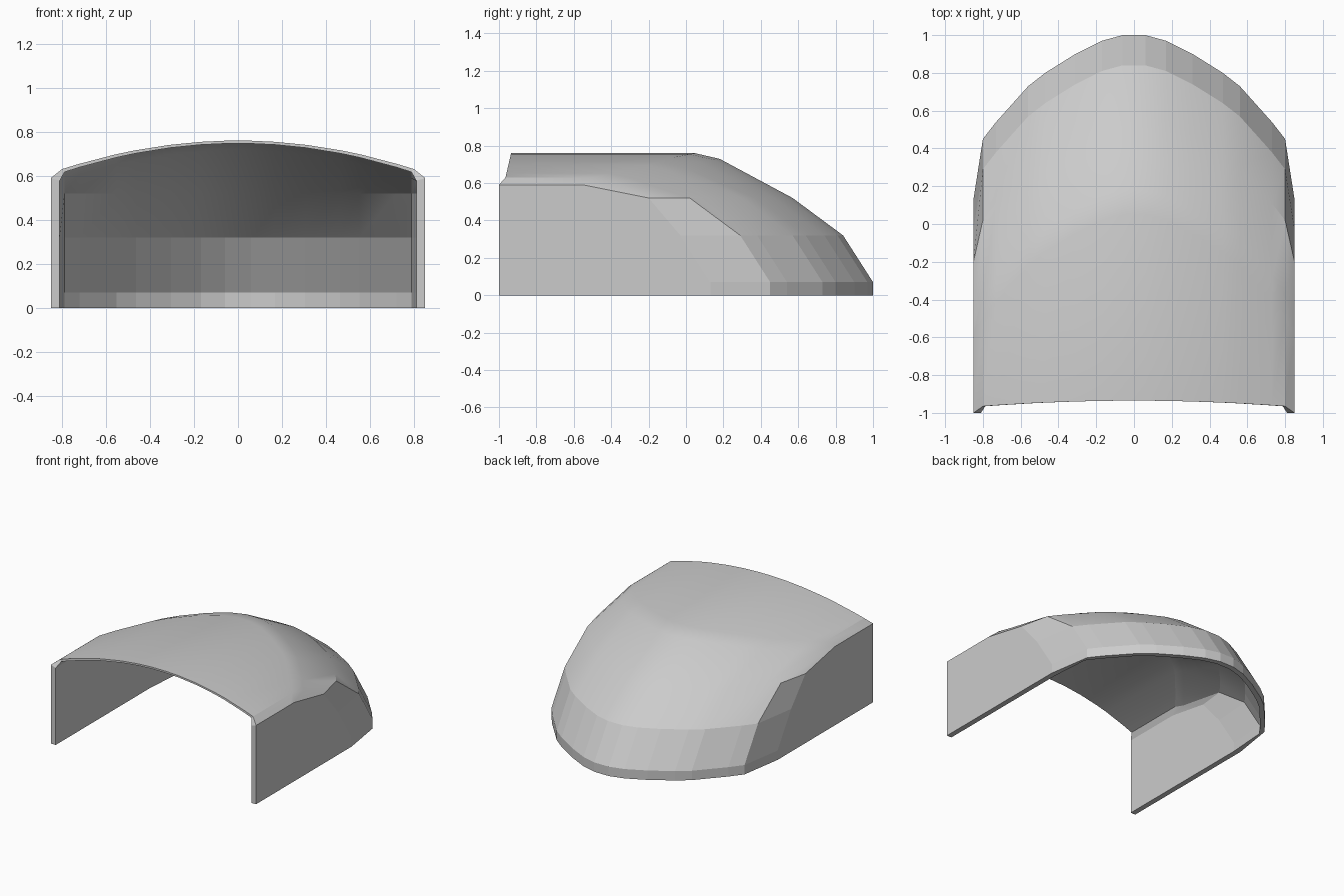
import bpy, bmesh

if "Cube" in bpy.data.objects:
    bpy.data.objects.remove(bpy.data.objects["Cube"])

# Half plan outline (x, y of the rear rim) and side profile (y, z) on the centreline
half_plan = [(0.06, 1.0), (0.17, 0.97), (0.31, 0.90), (0.47, 0.80),
             (0.56, 0.73), (0.73, 0.54), (0.80, 0.45), (0.85, 0.13)]
profile = [(0.05, 0.76), (0.18, 0.73), (0.57, 0.52), (0.84, 0.32), (1.0, 0.07), (1.0, 0.0)]
# Outermost column, where the roof meets the flat side wall
side_edge = [(-1.0, 0.59), (-0.55, 0.59), (-0.20, 0.52), (-0.03, 0.32), (0.13, 0.07), (0.13, 0.0)]
plan = [(-x, y) for x, y in reversed(half_plan)] + half_plan
COLS, ROWS = len(plan), len(profile) + 1


def column(x, rim):
    """Points of one front-to-rear strip of the outer shell."""
    if abs(x) > 0.84:
        pts = [side_edge[0], (-0.75, 0.59)] + side_edge[1:]
        return [(x, y, z) for y, z in pts]
    k = (x / 0.8) ** 2
    pts = [(x, -0.935 - 0.03 * k, 0.76 - 0.13 * k)]
    for y, z in profile:
        drop = 0.13 * k if z > 0.6 else 0
        pts.append((x, y + rim - 1.0, z - drop))
    return pts


def inset(p, row):
    """Matching point on the inner skin."""
    x, y, z = p
    if abs(x) > 0.84:
        x2 = x - 0.04 if x > 0 else x + 0.04
        back = 0.02
    else:
        x2, back = x * 0.985, 0.04
    return (x2, y - back if row > 1 else y, z - 0.013 if row < 3 and z > 0.55 else z)


bm = bmesh.new()
outer, inner = [], []
for x, rim in plan:
    pts = column(x, rim)
    if abs(x) > 0.84:
        pts = [pts[0]] + pts[2:]          # keep the same row count as the roof
    outer.append([bm.verts.new(p) for p in pts])
    inner.append([bm.verts.new(inset(p, r)) for r, p in enumerate(pts)])
    if abs(x) > 0.84:                     # roof row split keeps the crease even
        for g, dx in ((outer, 0), (inner, 0)):
            a, b = g[-1][0].co, g[-1][1].co
            g[-1].insert(1, bm.verts.new(a.lerp(b, 0.9)))
    # front foot of each side wall
    if abs(x) > 0.84:
        for g in (outer, inner):
            f = g[-1][0].co
            g[-1].append(bm.verts.new((f.x, f.y, 0)))

pair = {}
for o, i in zip(outer, inner):
    pair.update(zip(o, i))

# Outer skin: roof grid plus flat side walls
skin = []
for c in range(COLS - 1):
    for r in range(ROWS - 1):
        f = bm.faces.new((outer[c][r], outer[c + 1][r], outer[c + 1][r + 1], outer[c][r + 1]))
        f.smooth = r < 4
        skin.append(f)
skin.append(bm.faces.new(outer[0]))
skin.append(bm.faces.new(list(reversed(outer[-1]))))

# Inner skin and the rim joining both
rim_edges = [e for e in bm.edges if len(e.link_faces) == 1]
for f in skin:
    g = bm.faces.new([pair[v] for v in reversed(f.verts)])
    g.smooth = f.smooth
for e in rim_edges:
    a, b = e.verts
    bm.faces.new((a, b, pair[b], pair[a]))
bmesh.ops.recalc_face_normals(bm, faces=bm.faces)
for e in bm.edges:                        # crisp creases, soft roof
    if len(e.link_faces) == 2 and e.calc_face_angle(0) > 0.36:
        e.smooth = False

mesh = bpy.data.meshes.new("hood_shell")
bm.to_mesh(mesh)
bm.free()
hood = bpy.data.objects.new("hood_shell", mesh)
bpy.context.collection.objects.link(hood)
